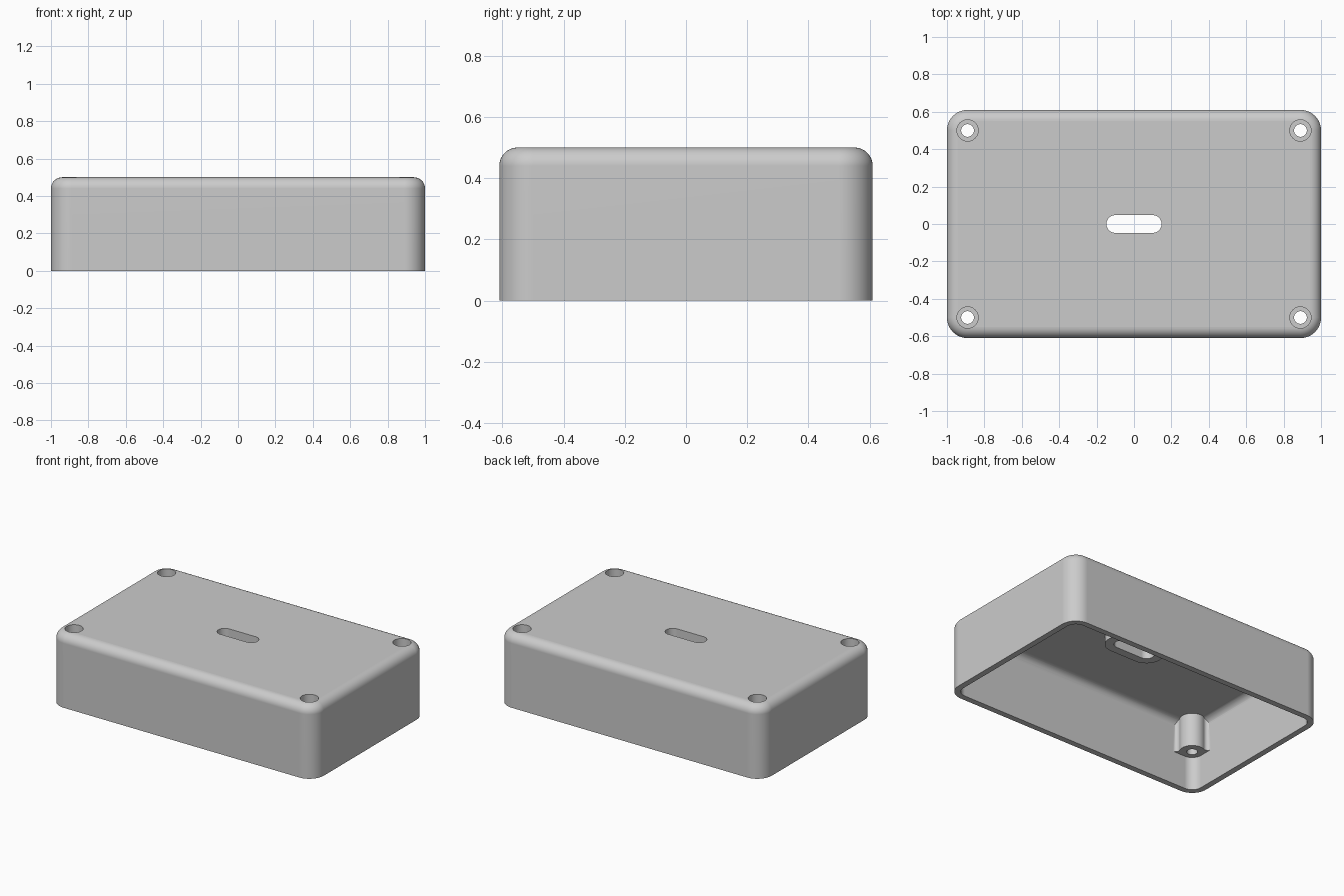
import bpy, bmesh
from math import sin, cos, pi, atan2, sqrt

if "Cube" in bpy.data.objects:
    bpy.data.objects.remove(bpy.data.objects["Cube"], do_unlink=True)

HALF_X, HALF_Y, HEIGHT = 1.0, 0.61, 0.5
CORNER, EDGE, WALL = 0.11, 0.06, 0.04
SCREW_X, SCREW_Y = HALF_X - CORNER, HALF_Y - CORNER

grey = bpy.data.materials.new("light_grey_plastic")
grey.use_nodes = True
colour = (0.6, 0.6, 0.6, 1)
grey.diffuse_color = colour
grey.node_tree.nodes["Principled BSDF"].inputs["Base Color"].default_value = colour


def arc(cx, cy, r, a0, a1, n):
    return [(cx + r * cos(a0 + (a1 - a0) * i / n), cy + r * sin(a0 + (a1 - a0) * i / n))
            for i in range(n + 1)]


def rounded_rect(hx, hy, r, n=12):
    pts = []
    for i, (sx, sy) in enumerate([(1, 1), (-1, 1), (-1, -1), (1, -1)]):
        pts += arc(sx * (hx - r), sy * (hy - r), r, i * pi / 2, (i + 1) * pi / 2, n)
    return pts


def stadium(length, width):
    r, c = width / 2, (length - width) / 2
    return arc(c, 0, r, -pi / 2, pi / 2, 16) + arc(-c, 0, r, pi / 2, 3 * pi / 2, 16)


def circle(x, y, r, n=40):
    return arc(x, y, r, 0, 2 * pi, n)[:-1]


def loft(name, rings):
    """Skin a list of (outline, z) rings and cap both ends."""
    bm = bmesh.new()
    loops = [[bm.verts.new((x, y, z)) for x, y in pts] for pts, z in rings]
    for a, b in zip(loops, loops[1:]):
        for i in range(len(a)):
            j = (i + 1) % len(a)
            bm.faces.new((a[i], a[j], b[j], b[i]))
    bm.faces.new(loops[0])
    bm.faces.new(loops[-1])
    bmesh.ops.recalc_face_normals(bm, faces=bm.faces)
    mesh = bpy.data.meshes.new(name)
    bm.to_mesh(mesh)
    bm.free()
    mesh.materials.append(grey)
    obj = bpy.data.objects.new(name, mesh)
    bpy.context.collection.objects.link(obj)
    return obj


def combine(target, outline, z0, z1, operation):
    """Add or cut a vertical prism, then drop the helper."""
    tool = loft("helper", [(outline, z0), (outline, z1)])
    tool.hide_render = True
    mod = target.modifiers.new("combine", "BOOLEAN")
    mod.operation, mod.solver, mod.object = operation, "EXACT", tool
    bpy.context.view_layer.objects.active = target
    bpy.ops.object.modifier_apply(modifier=mod.name)
    bpy.data.objects.remove(tool, do_unlink=True)


def shell_ring(inset, z):
    return rounded_rect(HALF_X - inset, HALF_Y - inset, CORNER - inset), z


# Hollow shell: over the rounded top edge, down, round the rim and up inside
STEPS, INNER_EDGE = 8, 0.05
outside, inside = [], []
for i in range(STEPS + 1):
    a = pi / 2 * i / STEPS
    outside.append(shell_ring(EDGE * (1 - sin(a)), HEIGHT - EDGE * (1 - cos(a))))
    inside.append(shell_ring(WALL + INNER_EDGE * (1 - cos(a)),
                             HEIGHT - WALL - INNER_EDGE * (1 - sin(a))))
enclosure = loft("enclosure_shell",
                 outside + [shell_ring(0, 0), shell_ring(WALL, 0)] + inside)

# Screw post outline: round face blended into both walls of the corner
R, F, IN = 0.08, 0.025, CORNER - WALL
fx = IN - F
fy = -sqrt((R + F) ** 2 - fx ** 2)
half = [(IN + 0.015, fy)] + arc(fx, fy, F, 0, atan2(-fy, -fx), 8)
half += arc(0, 0, R, atan2(fy, fx), -3 * pi / 4, 10)[1:]
post = half + [(y, x) for x, y in reversed(half[:-1])]
post += arc(0, 0, IN + 0.015, pi / 2, 0, 8)

corners = [(sx, sy) for sx in (1, -1) for sy in (1, -1)]
for sx, sy in corners:
    outline = [(sx * (SCREW_X + x), sy * (SCREW_Y + y)) for x, y in post]
    combine(enclosure, outline, 0.23, 0.47, "UNION")

# Collar around the slot on the inside of the lid
combine(enclosure, stadium(0.41, 0.21), 0.41, 0.48, "UNION")

# Slot, screw holes and counterbores
combine(enclosure, stadium(0.295, 0.095), 0.3, 0.6, "DIFFERENCE")
for sx, sy in corners:
    x, y = sx * SCREW_X, sy * SCREW_Y
    combine(enclosure, circle(x, y, 0.057), 0.37, 0.6, "DIFFERENCE")
    combine(enclosure, circle(x, y, 0.034), 0.1, 0.6, "DIFFERENCE")

# Smooth rounds with crisp edges
bpy.ops.object.select_all(action="DESELECT")
enclosure.select_set(True)
bpy.context.view_layer.objects.active = enclosure
bpy.ops.object.shade_smooth_by_angle(angle=pi / 6)
weighted = enclosure.modifiers.new("even_shading", "WEIGHTED_NORMAL")
weighted.keep_sharp = True
